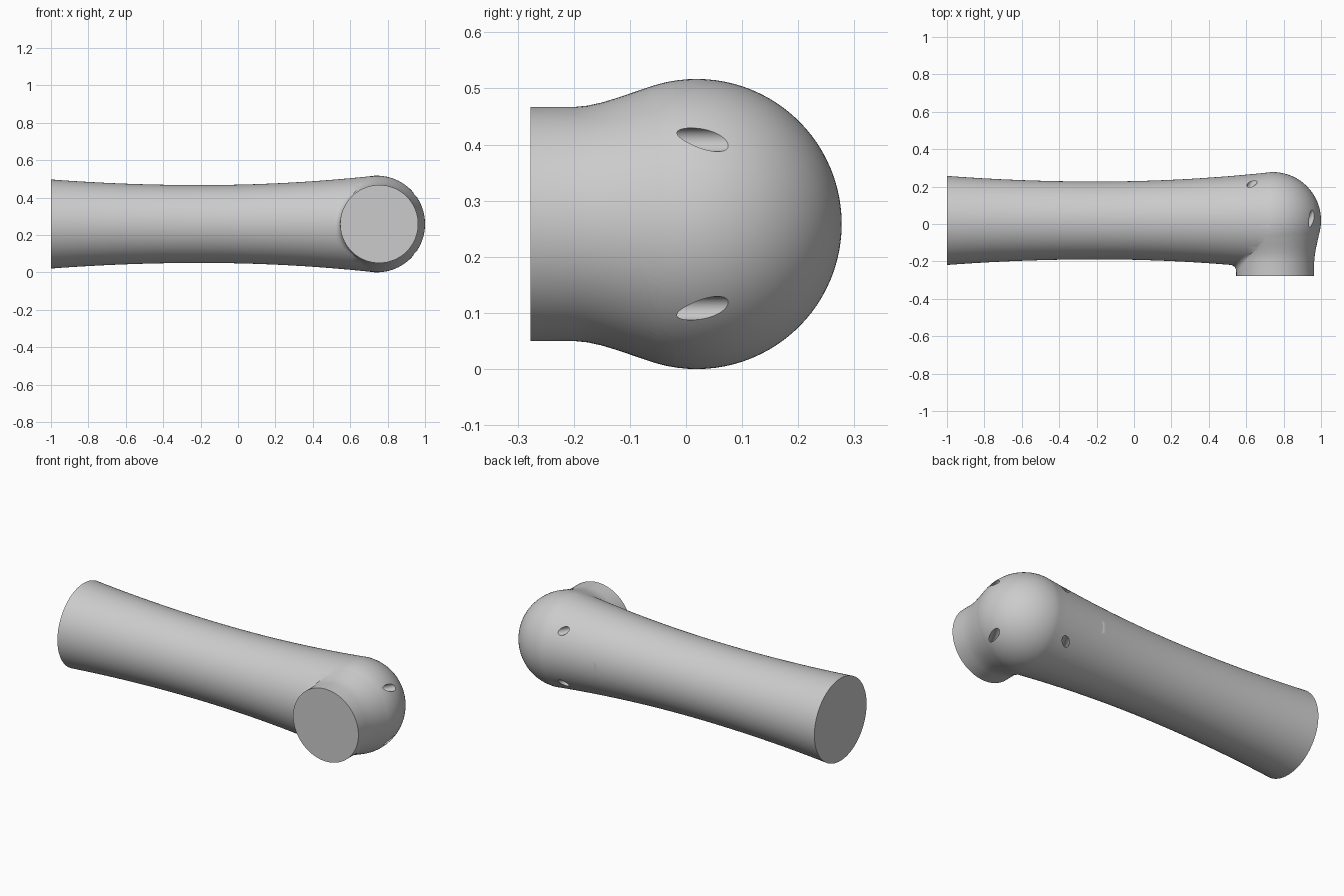
import bpy, bmesh, math
from mathutils import Vector, Matrix

cube = bpy.data.objects.get("Cube")
if cube:
    bpy.data.objects.remove(cube, do_unlink=True)

grey = bpy.data.materials.new("plain grey")
grey.use_nodes = True
grey.diffuse_color = (0.6, 0.6, 0.6, 1)
grey.node_tree.nodes["Principled BSDF"].inputs["Base Color"].default_value = (0.6, 0.6, 0.6, 1)

SEGS = 96
CX, CY, CZ, R = 0.7415, 0.019, 0.2585, 0.2585    # knuckle centre and radius


def finish(bm, name):
    bmesh.ops.recalc_face_normals(bm, faces=bm.faces)
    mesh = bpy.data.meshes.new(name)
    bm.to_mesh(mesh)
    bm.free()
    mesh.materials.append(grey)
    obj = bpy.data.objects.new(name, mesh)
    bpy.context.collection.objects.link(obj)
    return obj


def loft(name, rings):
    """Closed solid through rings of points."""
    bm = bmesh.new()
    loops = [[bm.verts.new(p) for p in ring] for ring in rings]
    for a, b in zip(loops, loops[1:]):
        for i in range(len(a)):
            j = (i + 1) % len(a)
            bm.faces.new((a[i], a[j], b[j], b[i]))
    bm.faces.new(loops[0])
    bm.faces.new(loops[-1])
    return finish(bm, name)


def circle(centre, radius, u, v):
    return [Vector(centre) + radius * (math.cos(a) * Vector(u) + math.sin(a) * Vector(v))
            for a in (2 * math.pi * i / SEGS for i in range(SEGS))]


def boolean(obj, cutter, operation, keep=False):
    mod = obj.modifiers.new("boolean", 'BOOLEAN')
    mod.operation, mod.object, mod.solver = operation, cutter, 'EXACT'
    bpy.context.view_layer.objects.active = obj
    bpy.ops.object.modifier_apply(modifier=mod.name)
    if not keep:
        bpy.data.objects.remove(cutter, do_unlink=True)


def tube_radius(x):
    return 0.208 + (0.047 if x < -0.2 else 0.0575) * (x + 0.2) ** 2


# Waisted tube ending in a round knuckle
JOIN = CX - 0.026
profile = [(-1 + (JOIN + 1) * i / 32, tube_radius(-1 + (JOIN + 1) * i / 32)) for i in range(33)]
for i in range(1, 33):
    a = math.radians(95.5 - 94.5 * i / 32)
    profile.append((CX + R * math.cos(a), R * math.sin(a)))
body = loft("tube_body", [circle((x, CY, CZ), r, (0, 1, 0), (0, 0, 1)) for x, r in profile])

# Front collar flaring back into the knuckle: y, radius, centre x
collar_rings = [(-0.2775, 0.2085, 0.755), (-0.2, 0.2085, 0.755), (-0.175, 0.211, 0.755),
                (-0.15, 0.2165, 0.753), (-0.125, 0.224, 0.75), (-0.1, 0.2325, 0.747),
                (-0.075, 0.241, 0.744), (-0.05, 0.2485, 0.742), (-0.02, 0.2555, CX),
                (0.03, 0.2565, CX)]
collar = loft("collar", [circle((x, y, CZ), r, (1, 0, 0), (0, 0, 1)) for y, r, x in collar_rings])
boolean(body, collar, 'UNION')

# Four screw holes drilled square to the cap's split plane
N = Vector((0.5, 0.866, 0)).normalized()
T = Vector((N.y, -N.x, 0))
Z = Vector((0, 0, 1))
centre = Vector((CX, CY, CZ))
for u in (0.172, -0.194):
    for side in (-1, 1):
        p = centre + u * T + 0.15 * side * Z
        drill = loft("drill", [circle(p + d * N, 0.021, T, Z) for d in (0.01, 0.4)])
        boolean(body, drill, 'DIFFERENCE')

# Split off the back cap along the slanted plane
block = loft("splitter", [[centre + d * N + a * T + b * Z for a, b in
                           ((-0.6, -0.5), (0.6, -0.5), (0.6, 0.5), (-0.6, 0.5))]
                          for d in (0.035, 0.6)])
cap = body.copy()
cap.data = body.data.copy()
cap.name = "back_cap"
bpy.context.collection.objects.link(cap)
boolean(cap, block, 'INTERSECT', keep=True)
boolean(body, block, 'DIFFERENCE')

# Small fillet where the collar leaves the tube
bm = bmesh.new()
rows = []
for i in range(-24, 25):
    a = math.radians(2.5 * i)
    size = 0.035 * math.cos(1.5 * a) + 0.001

    def on_tube(r):
        x, z = 0.755 - r * math.cos(a), r * math.sin(a)
        return Vector((x, CY - math.sqrt(tube_radius(x) ** 2 - z * z), CZ + z))
    corner = on_tube(0.2085)
    start, end = corner - Vector((0, size, 0)), on_tube(0.2085 + size)
    rows.append([bm.verts.new((1 - t) ** 2 * start + 2 * t * (1 - t) * corner + t * t * end)
                 for t in (k / 6 for k in range(7))])
for a, b in zip(rows, rows[1:]):
    for k in range(6):
        bm.faces.new((a[k], a[k + 1], b[k + 1], b[k]))
fillet = finish(bm, "collar_fillet")
if sum(p.normal.y for p in fillet.data.polygons) > 0:
    fillet.data.flip_normals()

# Smooth shading with crisp rims
bpy.ops.object.select_all(action='DESELECT')
for obj in (body, cap, fillet):
    obj.select_set(True)
bpy.context.view_layer.objects.active = body
bpy.ops.object.shade_smooth_by_angle(angle=math.radians(35))
